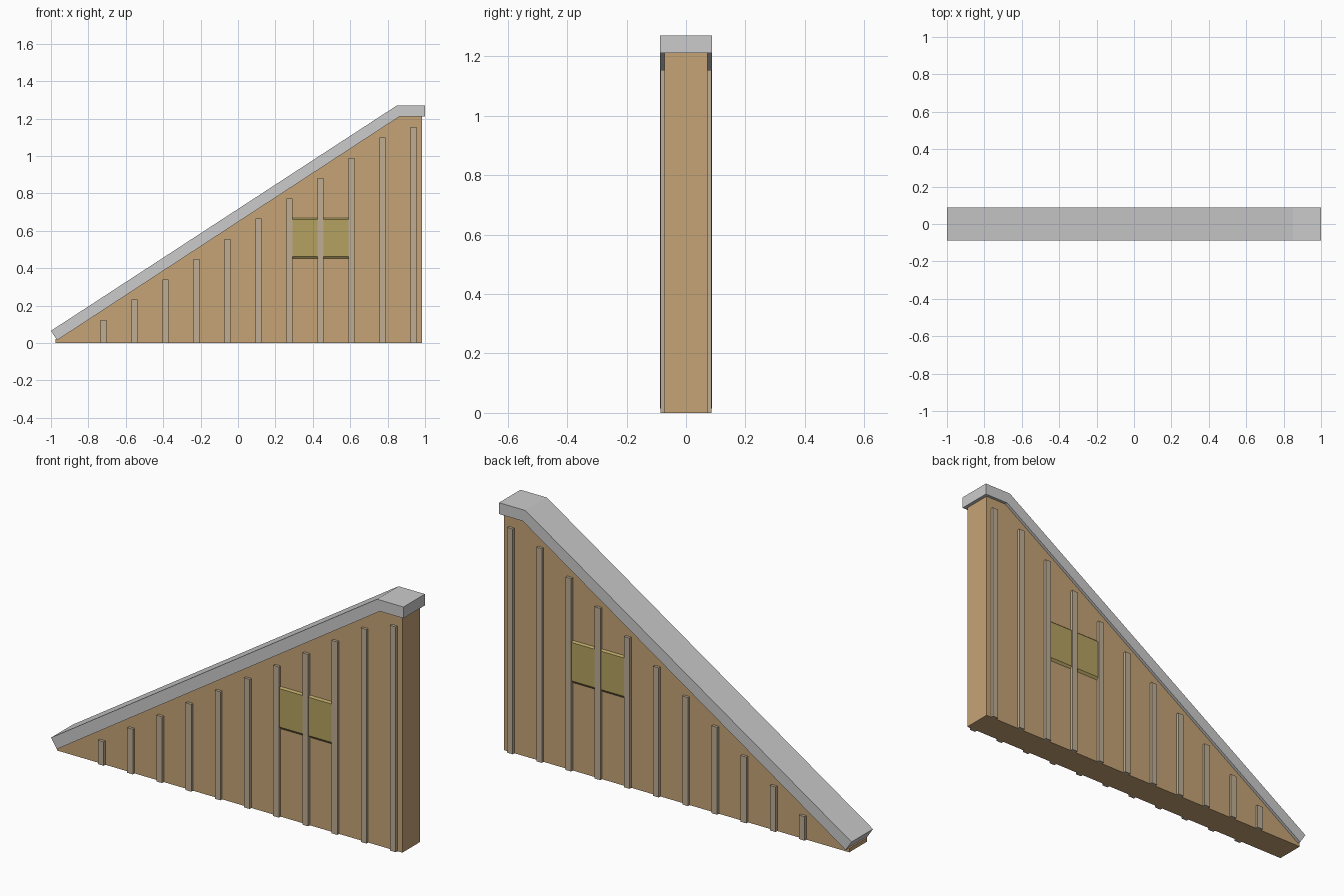
import bpy, bmesh

if "Cube" in bpy.data.objects:
    bpy.data.objects.remove(bpy.data.objects["Cube"])


def material(name, rgb):
    m = bpy.data.materials.new(name)
    m.diffuse_color = (*rgb, 1)
    m.use_nodes = True
    m.node_tree.nodes["Principled BSDF"].inputs["Base Color"].default_value = m.diffuse_color
    return m


def build(name, bm, mat=None):
    bmesh.ops.recalc_face_normals(bm, faces=bm.faces)
    mesh = bpy.data.meshes.new(name)
    bm.to_mesh(mesh)
    bm.free()
    ob = bpy.data.objects.new(name, mesh)
    bpy.context.collection.objects.link(ob)
    if mat:
        mesh.materials.append(mat)
    return ob


def extrude_profile(name, pts, half, mat=None):
    """Extrude an xz outline symmetrically along y."""
    bm = bmesh.new()
    face = bm.faces.new([bm.verts.new((x, -half, z)) for x, z in pts])
    ext = bmesh.ops.extrude_face_region(bm, geom=[face])
    verts = [v for v in ext["geom"] if isinstance(v, bmesh.types.BMVert)]
    bmesh.ops.translate(bm, vec=(0, 2 * half, 0), verts=verts)
    return build(name, bm, mat)


def add_box(bm, x0, x1, y0, y1, z0, z1):
    verts = bmesh.ops.create_cube(bm, size=1)["verts"]
    for v in verts:
        v.co = (x1 if v.co.x > 0 else x0,
                y1 if v.co.y > 0 else y0,
                z1 if v.co.z > 0 else z0)
    return verts


wood = material("wall_wood", (0.56, 0.37, 0.18))
trim = material("batten_wood", (0.52, 0.42, 0.29))
pane = material("window_pane", (0.46, 0.36, 0.12))

WALL = 0.072

# Sloped wall panel
extrude_profile("wall", [(-0.977, 0), (0.983, 0), (0.983, 1.215),
                         (0.864, 1.215), (-0.977, 0.02)], WALL, wood)

# Bent roof cap along the slope and the flat top
extrude_profile("roof_cap", [(-1, 0.065), (0.85, 1.27), (1, 1.27),
                             (1, 1.212), (0.866, 1.212), (-0.967, 0.015)], 0.087)

# Vertical battens, stepped to follow the roof, on both faces
for side, label in ((-1, "front"), (1, "back")):
    bm = bmesh.new()
    for i in range(11):
        x = -0.718 + 0.1657 * i
        top = min(0.123 + 0.1083 * i, 1.155)
        ys = sorted((side * (WALL - 0.005), side * 0.086))
        add_box(bm, x - 0.016, x + 0.016, *ys, 0, top)
    build(label + "_battens", bm, trim)

    # Window panel, standing proud with sloped top and bottom edges
    bm = bmesh.new()
    ys = sorted((side * WALL, side * 0.081))
    for v in add_box(bm, 0.285, 0.6, *ys, 0.451, 0.668):
        if abs(v.co.y) > WALL + 0.004:
            v.co.z += 0.012 if v.co.z < 0.5 else -0.008
    build(label + "_window", bm, pane)
